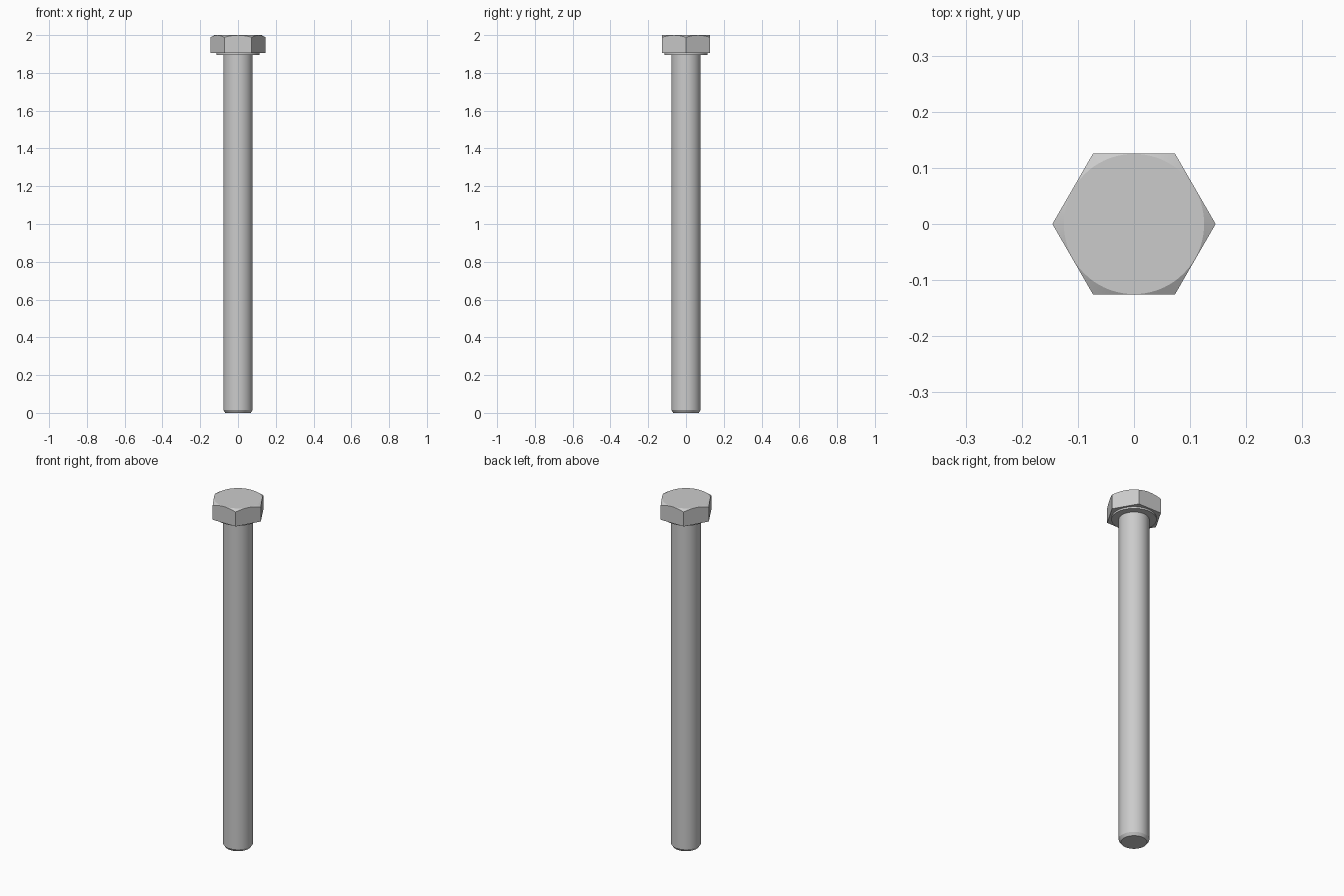
import bpy, bmesh, math

if "Cube" in bpy.data.objects:
    bpy.data.objects.remove(bpy.data.objects["Cube"])

SEG = 72            # multiple of 12 so hexagon corners and mid-flats fall on vertices
FLAT = 0.126        # half the width across the flats
TOP_R = 0.125       # radius of the flat disc on the head
SLOPE = math.tan(math.radians(30))


def hex_radius(a):
    """Distance from the axis to the hexagon edge, with corners on the x axis."""
    return FLAT / math.cos((a % (math.pi / 3)) - math.pi / 6)


def turned(name, rings):
    """Closed solid from rings, each a function of angle giving (radius, z)."""
    bm = bmesh.new()
    loops = []
    for ring in rings:
        loop = []
        for i in range(SEG):
            a = 2 * math.pi * i / SEG
            r, z = ring(a)
            loop.append(bm.verts.new((r * math.cos(a), r * math.sin(a), z)))
        loops.append(loop)
    for lo, hi in zip(loops, loops[1:]):
        for i in range(SEG):
            j = (i + 1) % SEG
            bm.faces.new((lo[i], lo[j], hi[j], hi[i]))
    bm.faces.new(loops[0][::-1])
    bm.faces.new(loops[-1])
    bmesh.ops.recalc_face_normals(bm, faces=bm.faces)
    mesh = bpy.data.meshes.new(name)
    bm.to_mesh(mesh)
    bm.free()
    obj = bpy.data.objects.new(name, mesh)
    bpy.context.collection.objects.link(obj)
    bpy.ops.object.select_all(action='DESELECT')
    obj.select_set(True)
    bpy.context.view_layer.objects.active = obj
    bpy.ops.object.shade_smooth_by_angle(angle=math.radians(20))
    return obj


# Shank with chamfered tip, stepping out to the washer face under the head
profile = [(0.067, 0.0), (0.078, 0.016), (0.078, 1.895), (0.115, 1.895), (0.115, 1.905)]
turned("shank", [lambda a, p=p: p for p in profile])

# Hexagonal head whose corners are cut by a shallow cone
turned("hex_head", [
    lambda a: (hex_radius(a), 1.905),
    lambda a: (hex_radius(a), 2.0 - (hex_radius(a) - TOP_R) * SLOPE),
    lambda a: (TOP_R, 2.0),
])
